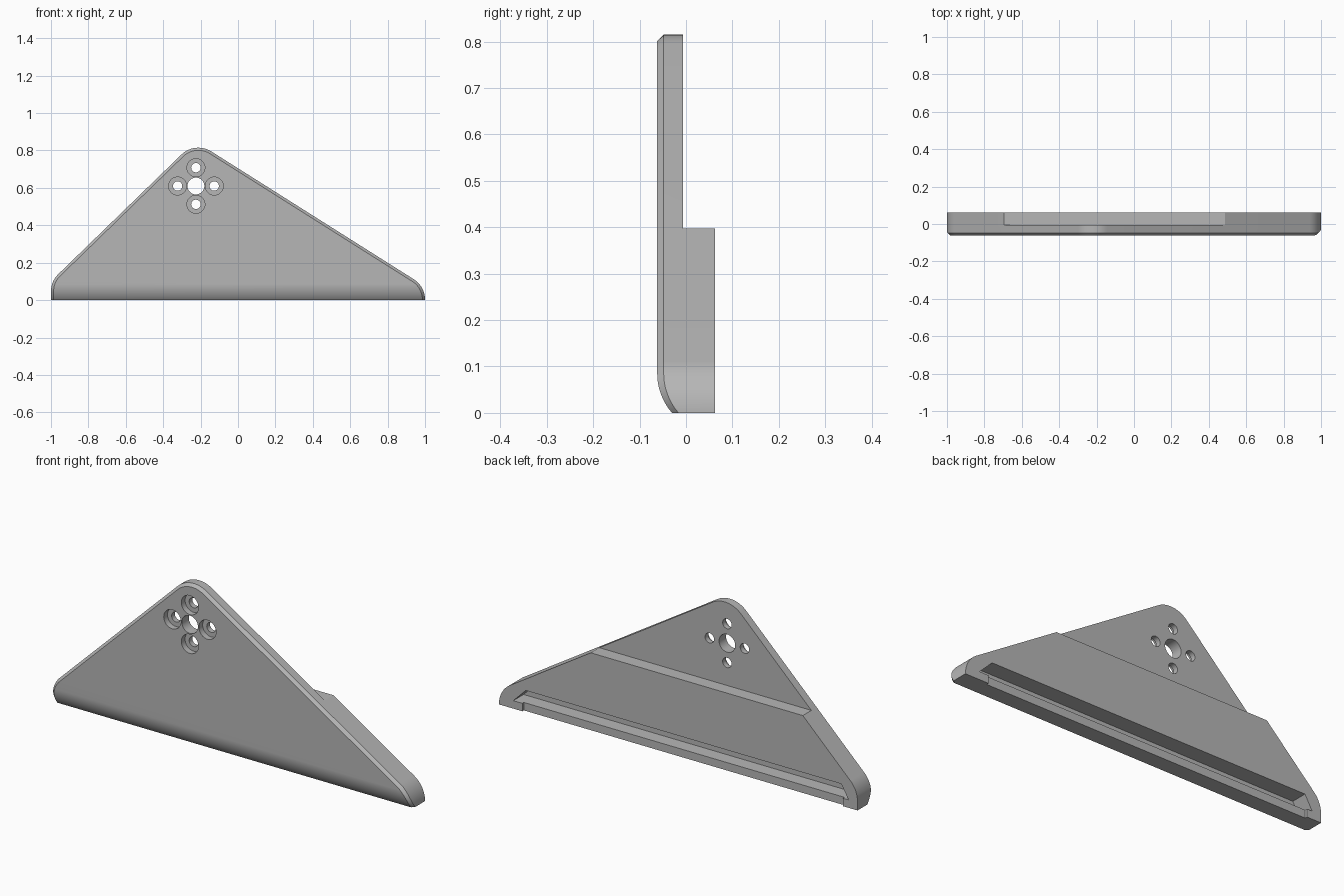
import bpy, bmesh, math
from mathutils import Vector

if "Cube" in bpy.data.objects:
    bpy.data.objects.remove(bpy.data.objects["Cube"], do_unlink=True)

grey = bpy.data.materials.new("plain_grey")
grey.use_nodes = True
grey.diffuse_color = (0.47, 0.47, 0.47, 1)
grey.node_tree.nodes["Principled BSDF"].inputs["Base Color"].default_value = grey.diffuse_color

FRONT, BACK, CHAMFER = -0.062, 0.062, 0.014
RADIUS = 0.13
LEFT_SLOPE, RIGHT_SLOPE = math.atan(0.98), math.atan(0.633)


def outline(inset):
    """Rounded triangle (x, z) standing on a flat base."""
    r = RADIUS - inset
    up_right = math.pi / 2 - RIGHT_SLOPE
    up_left = math.pi / 2 + LEFT_SLOPE
    corners = [((0.87, 0.002), 0, up_right),
               ((-0.212, 0.685), up_right, up_left),
               ((-0.87, 0.046), up_left, math.pi)]
    pts = [(inset - 1, 0), (1 - inset, 0)]
    steps = 14
    for (cx, cz), a, b in corners:
        for i in range(steps + 1):
            t = a + (b - a) * i / steps
            pts.append((cx + r * math.cos(t), cz + r * math.sin(t)))
    return pts


def loft(name, rings):
    """Closed solid through matching (y, [(x, z)]) rings."""
    bm = bmesh.new()
    loops = [[bm.verts.new((x, y, z)) for x, z in pts] for y, pts in rings]
    for a, b in zip(loops, loops[1:]):
        for i in range(len(a)):
            j = (i + 1) % len(a)
            bm.faces.new((a[i], a[j], b[j], b[i]))
    bm.faces.new(loops[0])
    bm.faces.new(loops[-1])
    bmesh.ops.recalc_face_normals(bm, faces=bm.faces)
    mesh = bpy.data.meshes.new(name)
    bm.to_mesh(mesh)
    bm.free()
    mesh.materials.append(grey)
    obj = bpy.data.objects.new(name, mesh)
    bpy.context.collection.objects.link(obj)
    return obj


def circle(x, z, r, n=40):
    return [(x + r * math.cos(2 * math.pi * i / n),
             z + r * math.sin(2 * math.pi * i / n)) for i in range(n)]


def rect(x0, x1, z0, z1):
    return [(x0, z0), (x1, z0), (x1, z1), (x0, z1)]


def cut(target, y0, y1, pts):
    """Subtract a prism running along y."""
    cutter = loft("cutter", [(y0, pts), (y1, pts)])
    cutter.hide_render = True
    mod = target.modifiers.new("cut", "BOOLEAN")
    mod.operation = "DIFFERENCE"
    mod.solver = "EXACT"
    mod.object = cutter
    bpy.context.view_layer.objects.active = target
    bpy.ops.object.modifier_apply(modifier=mod.name)
    bpy.data.objects.remove(cutter, do_unlink=True)


# Plate with a chamfered front rim
plate = loft("bracket_plate", [(FRONT, outline(CHAMFER)),
                               (FRONT + CHAMFER, outline(0)),
                               (BACK, outline(0))])

# Roll the lower front edge backwards
CURVE_TOP, CURVE_R = 0.085, 0.129
bm = bmesh.new()
bm.from_mesh(plate.data)
for i in range(1, 11):
    bmesh.ops.bisect_plane(bm, geom=bm.verts[:] + bm.edges[:] + bm.faces[:],
                           plane_co=(0, 0, CURVE_TOP * i / 10), plane_no=(0, 0, 1))
for v in bm.verts:
    if v.co.y < -0.03 and v.co.z < CURVE_TOP:
        v.co.y += CURVE_R - math.sqrt(CURVE_R ** 2 - (CURVE_TOP - v.co.z) ** 2)
bmesh.ops.triangulate(bm, faces=[f for f in bm.faces if len(f.verts) > 4])
bm.to_mesh(plate.data)
bm.free()

# Thin upper half above the rear ledge
cut(plate, -0.006, 0.2, rect(-1.2, 1.2, 0.397, 1))

# Long rear slot with slanted ends, and its recessed lower lip
cut(plate, -0.02, 0.2, [(-0.95, 0.04), (0.92, 0.04), (0.85, 0.11), (-0.91, 0.11)])
cut(plate, 0.05, 0.2, rect(-0.92, 0.87, -0.1, 0.05))

# Centre hole and four counterbored screw holes
HX, HZ, SPREAD = -0.225, 0.61, 0.098
cut(plate, -0.2, 0.2, circle(HX, HZ, 0.045))
for i in range(4):
    a = i * math.pi / 2
    x, z = HX + SPREAD * math.cos(a), HZ + SPREAD * math.sin(a)
    cut(plate, -0.2, FRONT + 0.03, circle(x, z, 0.048))
    cut(plate, -0.2, 0.2, circle(x, z, 0.025))

# Smooth curves, crisp edges
bpy.ops.object.select_all(action="DESELECT")
plate.select_set(True)
bpy.context.view_layer.objects.active = plate
bpy.ops.object.shade_smooth_by_angle(angle=math.radians(25))
